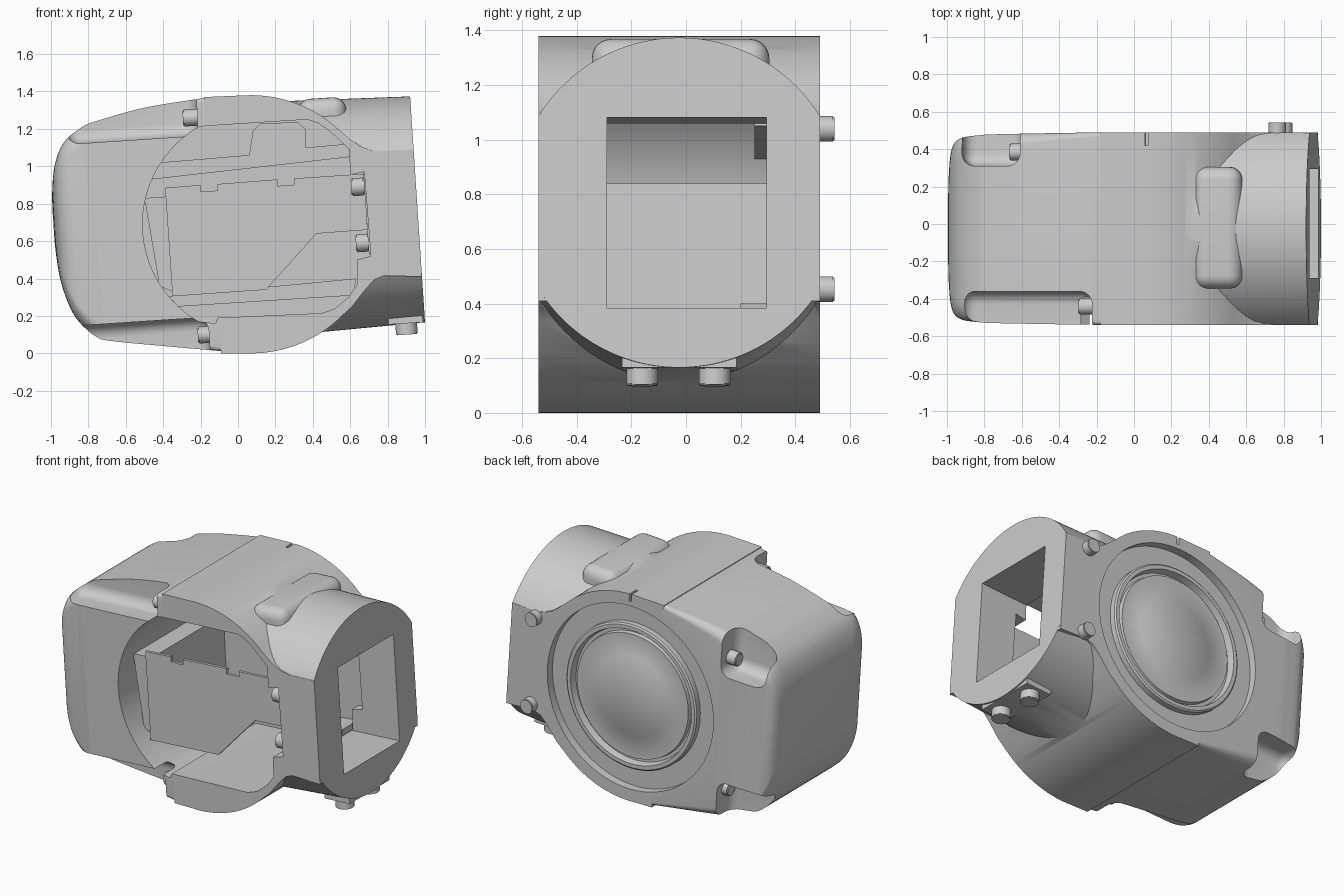
import bpy, bmesh, math
from mathutils import Vector, Matrix

if "Cube" in bpy.data.objects:
    bpy.data.objects.remove(bpy.data.objects["Cube"])

YC, SLOPE = -0.025, 0.066                 # mid-plane, tilt of the housing axis
TILT = math.atan(SLOPE)
T = Vector((math.cos(TILT), 0, math.sin(TILT)))


def finish(name, bm):
    bmesh.ops.recalc_face_normals(bm, faces=bm.faces)
    me = bpy.data.meshes.new(name)
    bm.to_mesh(me)
    bm.free()
    ob = bpy.data.objects.new(name, me)
    bpy.context.collection.objects.link(ob)
    return ob


def arc(cx, cz, r, a0, a1, n=32):
    return [(cx + r * math.cos(math.radians(a0 + (a1 - a0) * i / n)),
             cz + r * math.sin(math.radians(a0 + (a1 - a0) * i / n))) for i in range(n + 1)]


def bridge(bm, a, b):
    for i in range(len(a)):
        j = (i + 1) % len(a)
        bm.faces.new((a[i], a[j], b[j], b[i]))


def prism(name, pts, y0, y1):
    bm = bmesh.new()
    a, b = [[bm.verts.new((x, y, z)) for x, z in pts] for y in (y0, y1)]
    bm.faces.new(a)
    bm.faces.new(b)
    bridge(bm, a, b)
    return finish(name, bm)


def box(name, lo, hi, bevel=0, tilt=True):
    lo, hi = Vector(lo), Vector(hi)
    bm = bmesh.new()
    bmesh.ops.create_cube(bm, size=1)
    rot = Matrix.Rotation(-TILT if tilt else 0, 4, 'Y')
    bmesh.ops.scale(bm, vec=hi - lo, verts=bm.verts)
    if bevel:
        bmesh.ops.bevel(bm, geom=bm.edges[:], offset=bevel, segments=6, profile=0.5, affect='EDGES')
    bm.transform(Matrix.Translation((lo + hi) / 2) @ rot)
    return finish(name, bm)


def cyl(name, c, axis, r0, length, r1=None, seg=32, chamfer=0):
    bm = bmesh.new()
    bmesh.ops.create_cone(bm, cap_ends=True, segments=seg, radius1=r0,
                          radius2=r0 if r1 is None else r1, depth=length)
    if chamfer:
        rim = [e for e in bm.edges if abs(e.verts[0].co.z - e.verts[1].co.z) < 1e-5]
        bmesh.ops.bevel(bm, geom=rim, offset=chamfer, segments=2, affect='EDGES')
    bm.transform(Matrix.Translation(c) @ Vector(axis).to_track_quat('Z', 'Y').to_matrix().to_4x4())
    return finish(name, bm)


def boolean(ob, tools, op):
    for t in tools:
        m = ob.modifiers.new('bool', 'BOOLEAN')
        m.object, m.operation, m.solver = t, op, 'EXACT'
        bpy.context.view_layer.objects.active = ob
        bpy.ops.object.modifier_apply(modifier=m.name)


# Main housing: disc-shaped side profile running into the flange neck
outline = ([(-0.18, 1.37)] + arc(0.07, 0.69, 0.69, 92, 47)
           + [(0.60, 1.145), (0.65, 1.11), (0.70, 1.09), (0.76, 1.08), (0.939, 1.09),
              (0.983, 0.41), (0.78, 0.415), (0.73, 0.395), (0.68, 0.34), (0.61, 0.25)]
           + arc(0.07, 0.69, 0.69, -45, -92) + [(-0.09, 0.0)])
housing = prism('housing', outline, -0.54, 0.49)

# Round neck, flattened on both sides
end = Vector((0.96, YC, 0.77))
neck = cyl('neck', end - T * 0.355, T, 0.625, 0.71, 0.605, seg=160)
for v in neck.data.vertices:
    v.co.y = min(0.4899, max(-0.5399, v.co.y))
bump = box('bump', (0.325, -0.345, 1.05), (0.585, 0.305, 1.365), 0.07)
pad = box('pad', (0.80, -0.235, 0.16), (0.985, 0.185, 0.30))
boolean(housing, [neck, bump, pad], 'UNION')

# Rear cover: lofted rounded sections (u, z low, z high, half width, corner)
STATIONS = [(-0.135, 0.012, 1.365, 0.515, 0.02), (-0.45, 0.04, 1.315, 0.510, 0.05),
            (-0.71, 0.065, 1.245, 0.505, 0.08), (-0.80, 0.09, 1.21, 0.50, 0.09),
            (-0.90, 0.19, 1.13, 0.485, 0.10), (-0.955, 0.33, 1.02, 0.44, 0.11),
            (-0.978, 0.46, 0.90, 0.33, 0.11), (-0.987, 0.60, 0.78, 0.16, 0.07)]


def spline(p, steps=5):
    q = [p[0]] + p + [p[-1]]
    out = []
    for i in range(len(p) - 1):
        for k in range(steps):
            t = k / steps
            out.append([0.5 * (2 * b + (c - a) * t + (2 * a - 5 * b + 4 * c - d) * t * t
                               + (3 * b - a - 3 * c + d) * t ** 3) for a, b, c, d in zip(*q[i:i + 4])])
    return out + [p[-1]]


bm, rings = bmesh.new(), []
for u, z0, z1, h, r in spline(STATIONS):
    pts = []
    for cy, cz, a in ((h - r, z1 - r, 0), (r - h, z1 - r, 90), (r - h, z0 + r, 180), (h - r, z0 + r, 270)):
        pts += arc(cy + YC, cz, r, a, a + 90, 8)
    rings.append([bm.verts.new((u - SLOPE * (z - 0.69), y, z)) for y, z in pts])
for a, b in zip(rings, rings[1:]):
    bridge(bm, a, b)
bm.faces.new(rings[0])
bm.faces.new(rings[-1])
cover = finish('rear_cover', bm)

# Cutters: front opening, back recess, flange window, screw pockets, slit
opening = (arc(0.09, 0.69, 0.60, 120, 240, 64)
           + [(-0.12, 0.16), (-0.11, 0.19), (0.45, 0.215), (0.52, 0.24), (0.59, 0.30), (0.64, 0.37), (0.635, 0.50),
              (0.71, 0.52), (0.675, 0.97), (0.60, 0.955), (0.595, 1.09), (0.50, 1.18),
              (0.43, 1.23), (0.37, 1.25), (-0.18, 1.215)])
cavity = prism('cavity_cut', opening, -0.7, 0.36)
recess = prism('recess_cut', arc(0.07, 0.69, 0.61, 0, 357, 119), 0.435, 0.6)
window = box('window_cut', (0.5, -0.29, 0.375), (1.2, 0.295, 1.075))
slit = box('slit_cut', (0.057, 0.42, 1.33), (0.073, 0.55, 1.45))
pockets = [box('pocket_cut', lo, hi, 0.07) for lo, hi in (
    ((-0.93, -0.75, 1.14), (-0.225, -0.36, 1.6)),
    ((-0.87, -0.75, -0.3), (-0.145, -0.36, 0.17)),
    ((-0.93, 0.31, 1.0), (-0.61, 0.75, 1.6)),
    ((-0.90, 0.31, -0.3), (-0.55, 0.75, 0.29)))]
boolean(housing, [cavity, recess, window, slit], 'DIFFERENCE')
boolean(cover, [cavity, recess] + pockets, 'DIFFERENCE')
for o in [neck, bump, pad, cavity, recess, window, slit] + pockets:
    bpy.data.objects.remove(o)

# Back cap: turned disc with a raised ring
prof = [(0.48, 0.40), (0.48, 0.472), (0.47, 0.48), (0.445, 0.48), (0.435, 0.43), (0.415, 0.43),
        (0.41, 0.462), (0.27, 0.462), (0.265, 0.465)]
bm, rings = bmesh.new(), []
for r, y in prof:
    rings.append([bm.verts.new((x, y, z)) for x, z in arc(0.07, 0.69, r, 0, 356.25, 95)])
for a, b in zip(rings, rings[1:]):
    bridge(bm, a, b)
bm.faces.new(rings[0])
bm.faces.new(rings[-1])
finish('back_cap', bm)

# Inner mounting plate, its tab, and parts behind it
prism('mounting_plate', [(-0.39, 0.885), (-0.20, 0.90), (-0.20, 0.865), (-0.11, 0.87), (-0.11, 0.905),
                         (0.21, 0.93), (0.21, 0.895), (0.30, 0.90), (0.30, 0.935), (0.60, 0.955),
                         (0.675, 0.96), (0.69, 0.66), (0.42, 0.64), (0.15, 0.34), (-0.35, 0.305)], -0.42, -0.40)
prism('plate_tab', [(0.67, 0.97), (0.68, 0.97), (0.71, 0.53), (0.70, 0.53)], -0.52, -0.40)
prism('inner_rail', [(-0.42, 1.02), (0.06, 1.06), (0.08, 1.19), (0.12, 1.23), (0.32, 1.235), (0.36, 1.2),
                     (0.36, 1.1), (0.59, 1.12), (0.60, 1.05), (-0.46, 0.93)], 0.25, 0.365)
prism('inner_shelf', [(-0.50, 0.83), (-0.36, 0.84), (-0.33, 0.32), (-0.42, 0.36)], -0.39, 0.365)
prism('floor_rail', [(-0.37, 0.305), (0.63, 0.40), (0.62, 0.31), (-0.32, 0.25)], 0.20, 0.365)

# Screws: cover screws, plate screws, side and bottom flange bolts
for i, (x, y, z) in enumerate([(-0.25, -0.44, 1.26), (-0.17, -0.44, 0.10), (-0.62, 0.385, 1.10), (-0.56, 0.385, 0.22)]):
    cyl(f'cover_screw_{i}', (x, y, z), T, 0.045, 0.09, chamfer=0.006)
for i, (x, z) in enumerate([(0.64, 0.89), (0.665, 0.59)]):
    cyl(f'plate_screw_{i}', (x, -0.47, z), T, 0.048, 0.07, chamfer=0.006)
for i, (x, z) in enumerate([(0.765, 1.04), (0.80, 0.453)]):
    cyl(f'side_bolt_{i}', (x, 0.51, z), (0, 1, 0), 0.047, 0.066, chamfer=0.004)
for i, y in enumerate([-0.16, 0.105]):
    cyl(f'bottom_bolt_{i}', (0.90, y, 0.145), (-SLOPE, 0, 1), 0.058, 0.09, chamfer=0.004)

# Smooth shading with sharp edges kept
bpy.ops.object.select_all(action='SELECT')
bpy.context.view_layer.objects.active = housing
bpy.ops.object.shade_smooth_by_angle(angle=math.radians(32))
